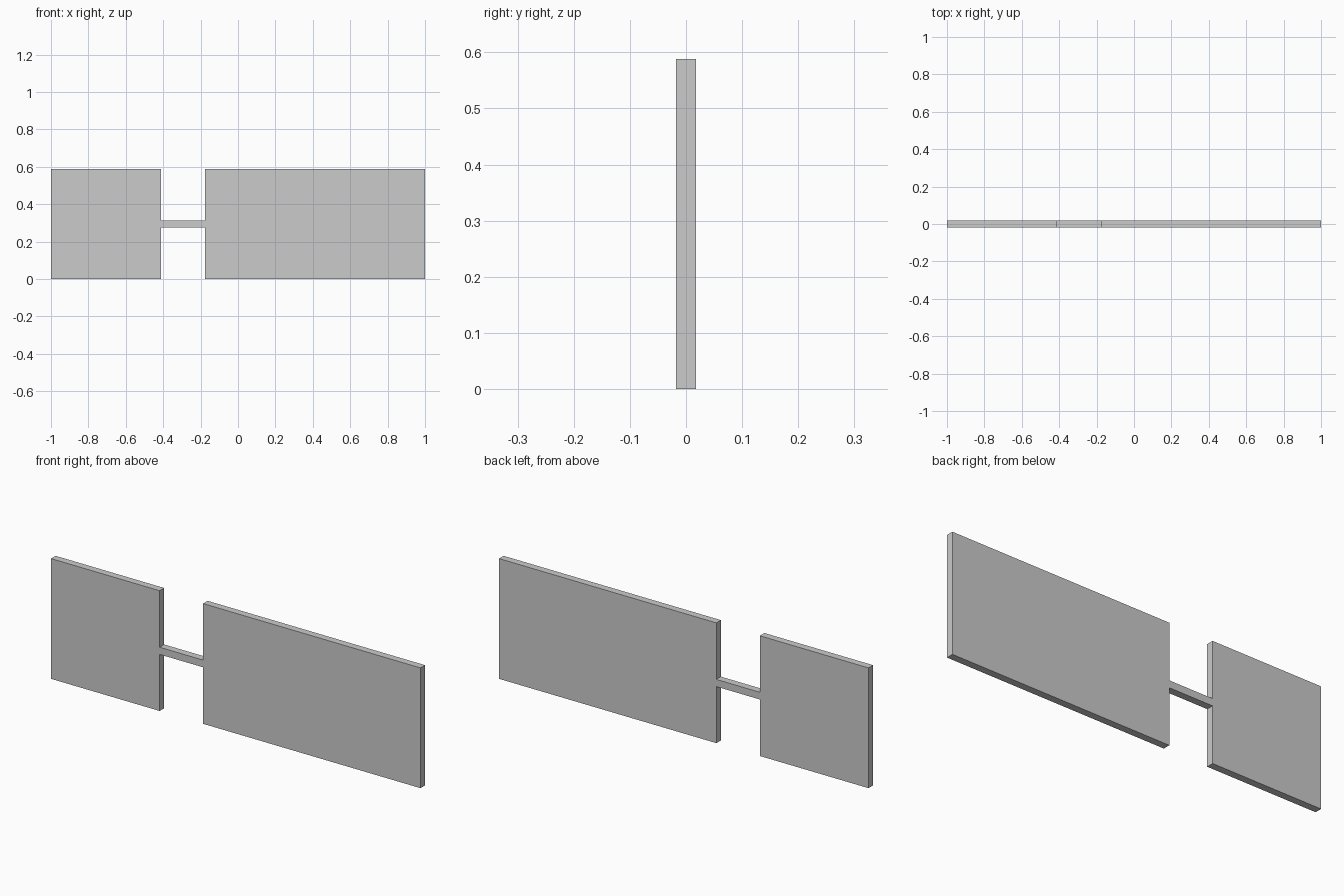
import bpy

if "Cube" in bpy.data.objects:
    bpy.data.objects.remove(bpy.data.objects["Cube"])

U = 2 / 3.4          # panel height; the layout is 1 + 0.4 + 2 panel heights long
T = 0.06 * U         # sheet thickness


def box(name, x0, x1, z0, z1):
    bpy.ops.mesh.primitive_cube_add(size=1, location=((x0 + x1) / 2, 0, (z0 + z1) / 2))
    ob = bpy.context.object
    ob.name = name
    ob.scale = (x1 - x0, T, z1 - z0)
    bpy.ops.object.transform_apply(location=False, rotation=False, scale=True)
    return ob


# Square panel, wide panel, and the thin bar joining them at mid height
box("square_panel", -1, -1 + U, 0, U)
box("wide_panel", 1 - 2 * U, 1, 0, U)
box("connecting_bar", -1 + U, 1 - 2 * U, (U - T) / 2, (U + T) / 2)
